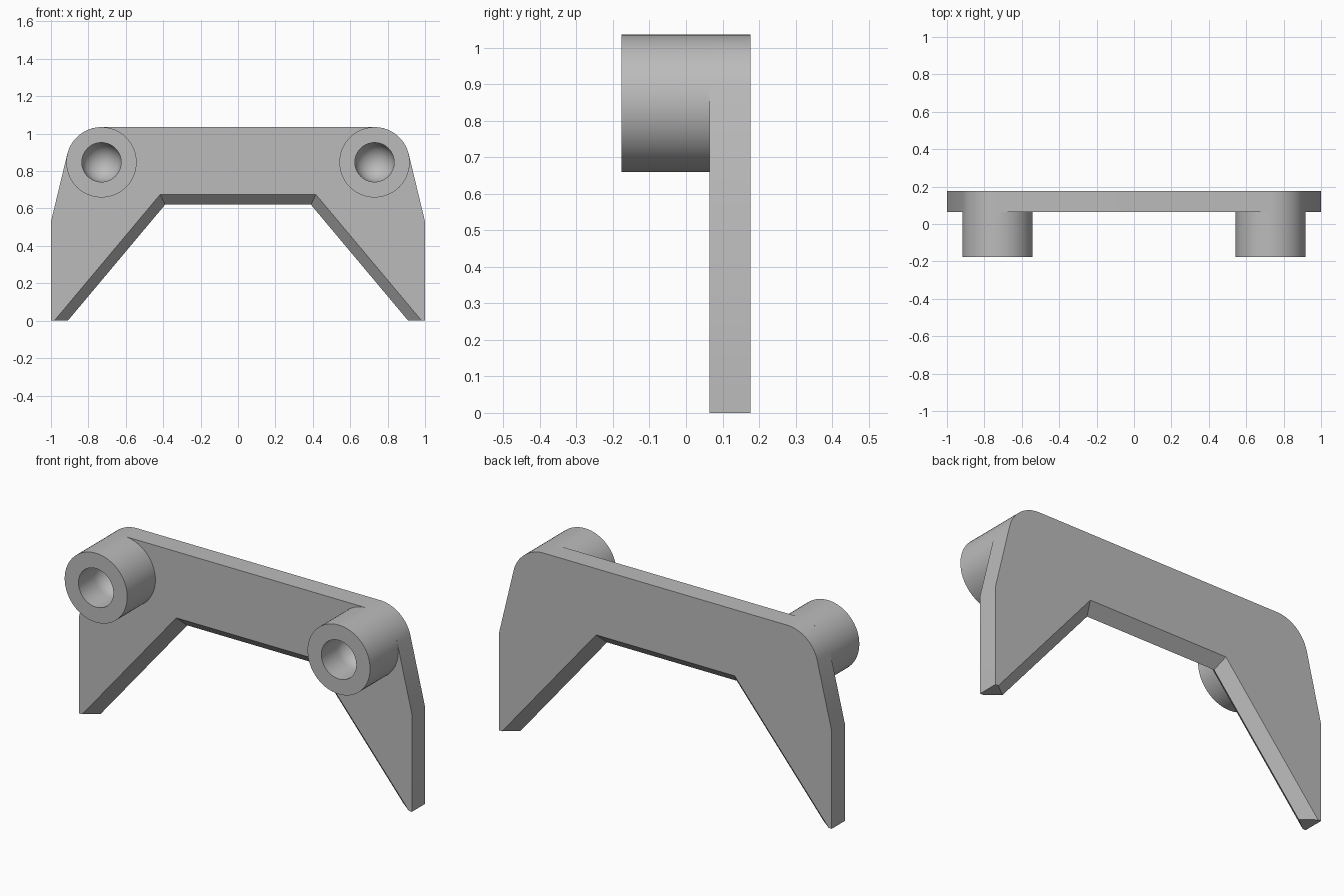
import bpy, bmesh, math
from mathutils import Matrix, Vector

cube = bpy.data.objects.get("Cube")
if cube:
    bpy.data.objects.remove(cube, do_unlink=True)

grey = bpy.data.materials.new("plain grey")
grey.use_nodes = True
grey.diffuse_color = (0.5, 0.5, 0.5, 1)
grey.node_tree.nodes["Principled BSDF"].inputs["Base Color"].default_value = (0.5, 0.5, 0.5, 1)

BACK, PLATE_FRONT, BOSS_FRONT = 0.177, 0.065, -0.177
BOSS_X, BOSS_Z, BOSS_R, HOLE_R = 0.73, 0.847, 0.188, 0.105


def finish(bm, name):
    bmesh.ops.recalc_face_normals(bm, faces=bm.faces)
    mesh = bpy.data.meshes.new(name)
    bm.to_mesh(mesh)
    bm.free()
    mesh.materials.append(grey)
    obj = bpy.data.objects.new(name, mesh)
    bpy.context.collection.objects.link(obj)
    bpy.ops.object.select_all(action="DESELECT")
    obj.select_set(True)
    bpy.context.view_layer.objects.active = obj
    bpy.ops.object.shade_smooth_by_angle(angle=math.radians(30))
    return obj


def outline(foot_x, notch_x, notch_z):
    """Closed outline: rounded shoulders, straight legs, notch between them."""
    half = [(notch_x, notch_z), (foot_x, 0), (1, 0), (1, 0.53)]
    start = math.radians(13.6)
    steps = 20
    for i in range(steps + 1):
        a = start + (math.pi / 2 - start) * i / steps
        half.append((BOSS_X + BOSS_R * math.cos(a), BOSS_Z + BOSS_R * math.sin(a)))
    return half + [(-x, z) for x, z in reversed(half)]


# Plate: inner edge is chamfered from both sides to a central ridge
bm = bmesh.new()
outer = outline(0.982, 0.416, 0.675)
ridge = outline(0.91, 0.39, 0.62)
rings = []
for shape, y in ((outer, PLATE_FRONT), (ridge, (PLATE_FRONT + BACK) / 2), (outer, BACK)):
    rings.append([bm.verts.new((x, y, z)) for x, z in shape])
for a, b in zip(rings, rings[1:]):
    for i in range(len(a)):
        j = (i + 1) % len(a)
        bm.faces.new((a[i], a[j], b[j], b[i]))
bm.faces.new(rings[0])
bm.faces.new(rings[-1])
finish(bm, "bracket_plate")


# Bosses: turned sleeves with a round-bottomed blind hole
def boss(name, x):
    bm = bmesh.new()
    profile = [(BOSS_R, PLATE_FRONT), (BOSS_R, BOSS_FRONT), (HOLE_R, BOSS_FRONT)]
    dome_y = PLATE_FRONT - 0.005 - HOLE_R
    steps = 12
    for i in range(steps + 1):
        a = math.pi / 2 * i / steps
        profile.append((HOLE_R * math.cos(a), dome_y + HOLE_R * math.sin(a)))
    verts = [bm.verts.new((r, y, 0)) for r, y in profile]
    edges = [bm.edges.new(pair) for pair in zip(verts, verts[1:])]
    bmesh.ops.spin(bm, geom=verts + edges, cent=(0, 0, 0), axis=(0, 1, 0),
                   angle=math.tau, steps=64, use_merge=True)
    bmesh.ops.remove_doubles(bm, verts=bm.verts, dist=0.0001)
    bmesh.ops.transform(bm, matrix=Matrix.Translation(Vector((x, 0, BOSS_Z))), verts=bm.verts)
    finish(bm, name)


boss("left_boss", BOSS_X)
boss("right_boss", -BOSS_X)
